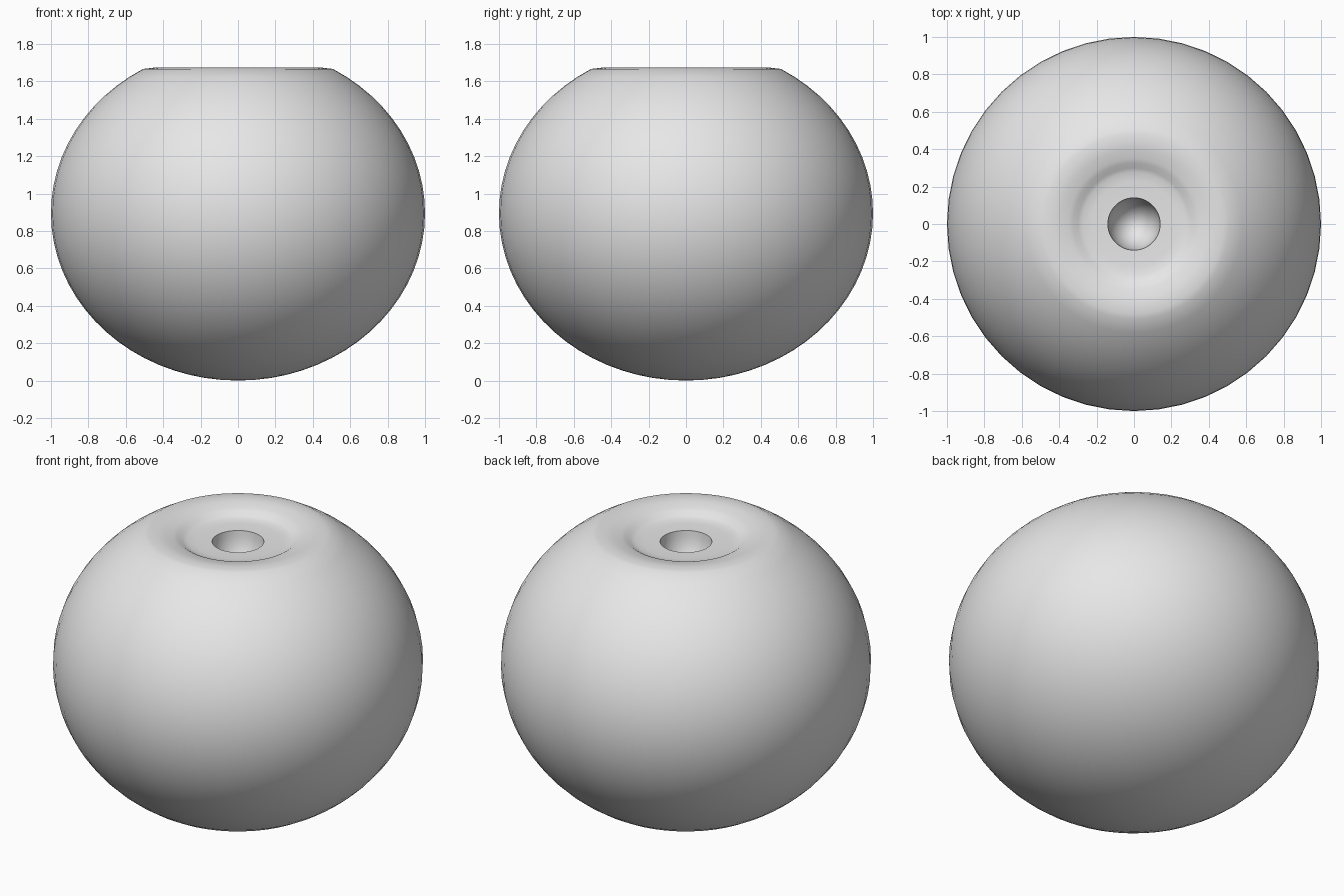
import bpy
import bmesh
from math import sin, cos, pi, radians

cube = bpy.data.objects.get("Cube")
if cube:
    bpy.data.objects.remove(cube, do_unlink=True)

SIDES = 48
CENTRE_Z, HALF_HEIGHT = 0.9, 0.895
HOLE_R, HOLE_TOP, HOLE_DEPTH = 0.14, 1.62, 0.2


def arc(start, end, steps, radius, height, base):
    """Points (r, z) on an ellipse between two angles in degrees."""
    angles = [radians(start + (end - start) * i / steps) for i in range(steps + 1)]
    return [(radius * cos(a), base + height * sin(a)) for a in angles]


# Squashed round body, from the bottom pole to the flattened top
profile = arc(-90, 59.5, 30, 1, HALF_HEIGHT, CENTRE_Z)
# Soft rim, shallow dish and inner step
profile += [(0.48, 1.674), (0.45, 1.678), (0.4, 1.672), (0.35, 1.66),
            (0.325, 1.652), (0.3, 1.635), (0.275, 1.626), (0.23, 1.622)]
# Rounded hole in the middle
profile += arc(0, -90, 8, HOLE_R, HOLE_DEPTH, HOLE_TOP)

# Turn the profile around the vertical axis
bm = bmesh.new()
verts = [bm.verts.new((r, 0, z)) for r, z in profile]
edges = [bm.edges.new(pair) for pair in zip(verts, verts[1:])]
bmesh.ops.spin(bm, geom=verts + edges, cent=(0, 0, 0), axis=(0, 0, 1),
               angle=2 * pi, steps=SIDES)
bmesh.ops.remove_doubles(bm, verts=bm.verts, dist=0.0005)
bmesh.ops.recalc_face_normals(bm, faces=bm.faces)
low = min(v.co.z for v in bm.verts)
bmesh.ops.translate(bm, verts=bm.verts, vec=(0, 0, -low))

mesh = bpy.data.meshes.new("round_body")
bm.to_mesh(mesh)
bm.free()
body = bpy.data.objects.new("round_body", mesh)
bpy.context.collection.objects.link(body)

# Plain grey surface
grey = bpy.data.materials.new("light_grey")
grey.use_nodes = True
colour = (0.8, 0.8, 0.8, 1)
grey.diffuse_color = colour
grey.node_tree.nodes["Principled BSDF"].inputs["Base Color"].default_value = colour
mesh.materials.append(grey)

# Smooth shading with a crisp hole edge
bpy.ops.object.select_all(action='DESELECT')
body.select_set(True)
bpy.context.view_layer.objects.active = body
bpy.ops.object.shade_smooth_by_angle(angle=radians(40))
